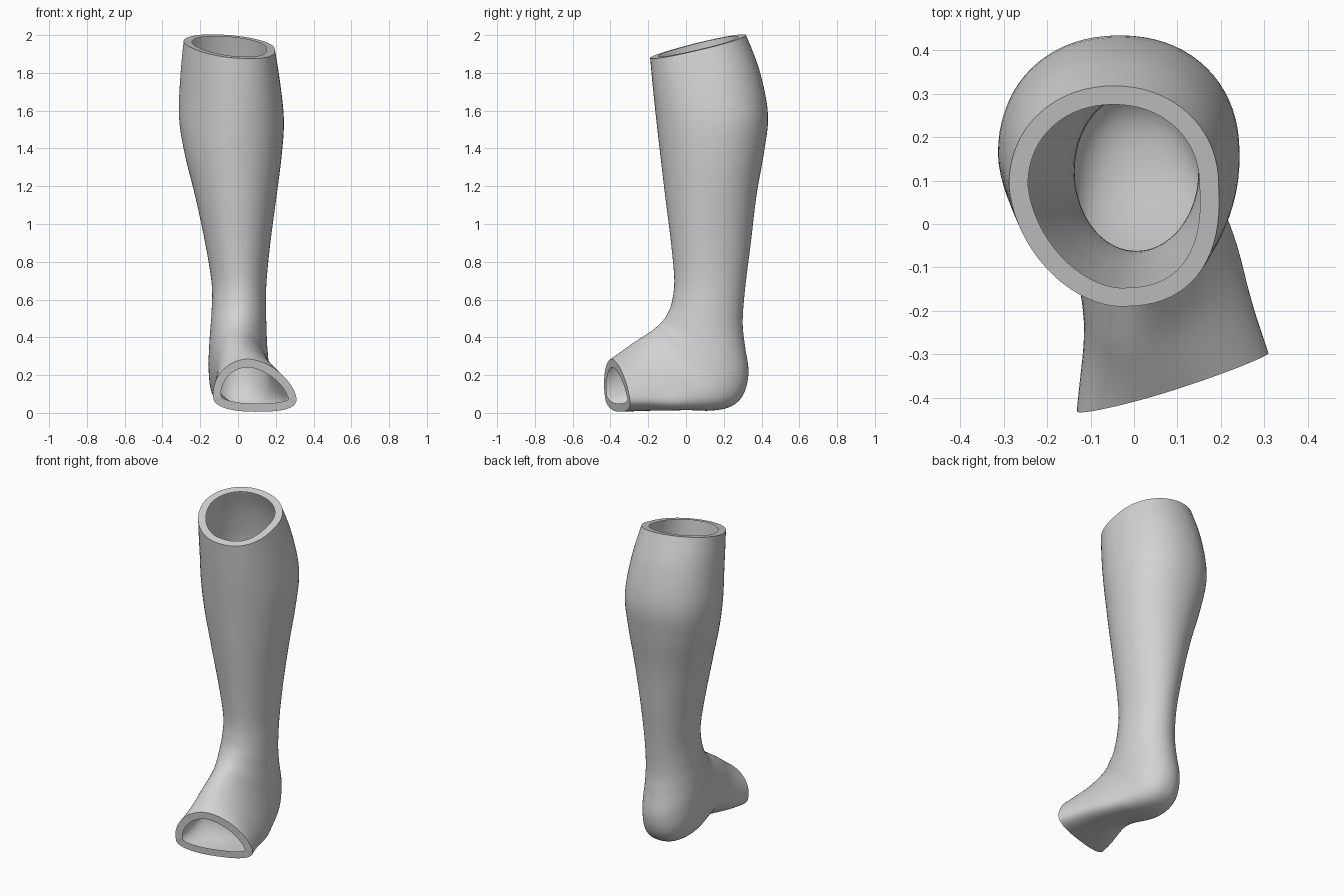
import bpy, bmesh, math
from mathutils import Vector

if "Cube" in bpy.data.objects:
    bpy.data.objects.remove(bpy.data.objects["Cube"])

SEG, SUB, WALL = 72, 5, 0.044

# Rings from knee to toes: front y,z | back y,z | left x, right x |
# depth of widest point, sideways skew, front roundness, back roundness
LEG = [
    (-.19, 1.88, .318, 2.0, -.288, .195, .55, 0, .92, .96),
    (-.175, 1.72, .39, 1.81, -.305, .222, .55, 0, .95, .94),
    (-.155, 1.53, .434, 1.58, -.312, .243, .54, 0, 1, .93),
    (-.133, 1.34, .413, 1.38, -.28, .231, .53, 0, 1, .94),
    (-.108, 1.13, .373, 1.15, -.225, .203, .52, 0, 1, .97),
    (-.078, .89, .342, .89, -.172, .17, .5, 0, 1, 1),
    (-.062, .70, .313, .66, -.139, .15, .5, 0, 1, 1),
]
FOOT = [
    (-.075, .585, .30, .48, -.14, .149, .5, 0, 1, 1),
    (-.098, .525, .313, .35, -.147, .151, .5, 0, 1, 1),
    (-.122, .488, .331, .215, -.153, .155, .52, 0, 1, .95),
    (-.15, .46, .305, .10, -.156, .162, .56, 0, 1, .88),
    (-.178, .437, .24, .035, -.152, .170, .62, .01, 1, .84),
    (-.21, .415, .13, .012, -.14, .188, .68, .03, 1, .8),
    (-.258, .382, -.01, .016, -.125, .218, .71, .05, 1.02, .76),
    (-.322, .337, -.17, .013, -.119, .258, .73, .06, 1.06, .74),
    (-.395, .285, -.352, .006, -.13, .31, .74, .065, 1.1, .73),
]
rows = LEG + FOOT


def spline(a, b, c, d, t):
    return [.5 * (2*q + (r-p)*t + (2*p-5*q+4*r-s)*t*t + (3*q-p-3*r+s)*t**3)
            for p, q, r, s in zip(a, b, c, d)]


def ring(row):
    fy, fz, by, bz, xl, xr, k, skew, pf, pb = row
    mid = (xl + xr) / 2
    y, z = fy + (by - fy) * k, fz + (bz - fz) * k
    # the knee rim tilts sideways and its shin is flattened on the left;
    # the sole has a raised arch on the left
    high = max(0, (z - 1.4) / .54)
    shin = min(1, max(0, (z - 1.1) / .6))
    arch = math.exp(-((by + .07) / .14) ** 2) * max(0, 1 - bz / .1)
    toes = min(1, max(0, -by / .35)) if bz < .1 else 0
    F = Vector((mid - skew * .6 + .015 * high, fy, fz))
    B = Vector((mid + .04 * arch, by, bz))
    L = Vector((xl + .01 * arch, y - skew, z + .02 * high + .03 * arch))
    R = Vector((xr, y + skew, z - .02 * high))
    C = (L + R) / 2
    pts = []
    for i in range(SEG):
        a = math.tau * i / SEG
        c, s = math.cos(a), math.sin(a)
        if c > 0:
            p = pf + (-.08 if s > 0 else .17) * shin
        else:
            p = pb + (0 if s > 0 else .4 * arch + .17 * toes)
        pts.append(C + ((F if c > 0 else B) - C) * abs(c) ** p
                   + ((R if s > 0 else L) - C) * abs(s) ** p)
    return pts


def inset(pts):
    # move each point inward within its own ring plane
    n = Vector()
    for i in range(SEG):
        n += pts[i - 1].cross(pts[i])
    n.normalize()
    return [p + n.cross((pts[(i + 1) % SEG] - pts[i - 1]).normalized()) * WALL
            for i, p in enumerate(pts)]


# Smoothly interpolated rings along the leg and around the heel
rings = []
for i in range(len(rows) - 1):
    a, d = rows[max(i - 1, 0)], rows[min(i + 2, len(rows) - 1)]
    for j in range(SUB):
        rings.append(ring(spline(a, rows[i], rows[i + 1], d, j / SUB)))
rings.append(ring(rows[-1]))

# Flat rims at the knee and toe openings
rings = [inset(rings[0])] + rings + [inset(rings[-1])]

bm = bmesh.new()
loops = [[bm.verts.new(p) for p in r] for r in rings]
for lo, nx in zip(loops, loops[1:]):
    for j in range(SEG):
        k = (j + 1) % SEG
        bm.faces.new((lo[j], lo[k], nx[k], nx[j]))
if bm.calc_volume(signed=True) < 0:
    bmesh.ops.reverse_faces(bm, faces=bm.faces)
mesh = bpy.data.meshes.new("leg_brace_shell")
bm.to_mesh(mesh)
bm.free()

grey = bpy.data.materials.new("plain grey")
grey.diffuse_color = (.65, .65, .65, 1)
grey.use_nodes = True
grey.node_tree.nodes["Principled BSDF"].inputs["Base Color"].default_value = grey.diffuse_color
mesh.materials.append(grey)
shell = bpy.data.objects.new("leg_brace_shell", mesh)
bpy.context.collection.objects.link(shell)
bpy.context.view_layer.objects.active = shell
shell.select_set(True)
bpy.ops.object.shade_smooth_by_angle(angle=math.radians(40))
